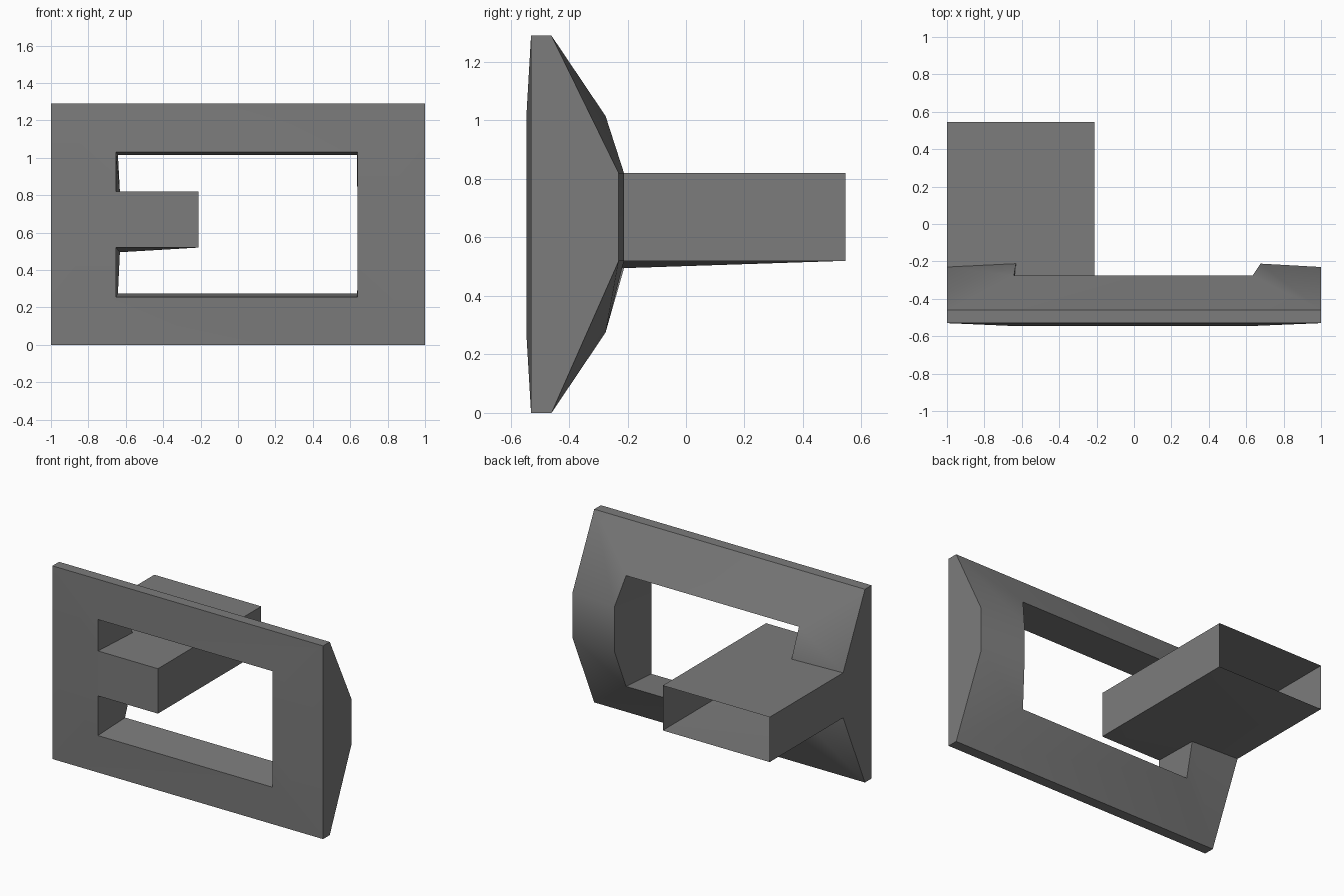
import bpy, bmesh, math

cube = bpy.data.objects.get("Cube")
if cube:
    bpy.data.objects.remove(cube, do_unlink=True)

grey = bpy.data.materials.new("dark grey")
grey.use_nodes = True
grey.diffuse_color = (0.2, 0.2, 0.2, 1)
grey.node_tree.nodes["Principled BSDF"].inputs["Base Color"].default_value = (0.2, 0.2, 0.2, 1)

LOW, HIGH = 0.52, 0.82          # height range of the arm
BACK, TIP = 0.545, -0.21        # rear end and inner side of the arm


def ring(left, right, bottom, top, y_corner, y_side, bow=0.0, low_left=LOW):
    """Rectangular loop with two extra points on each upright side."""
    return [(left, y_corner, top), (right, y_corner, top),
            (right + bow, y_side, HIGH), (right + bow, y_side, LOW),
            (right, y_corner, bottom), (left, y_corner, bottom),
            (left + bow / 4, y_side, low_left), (left + bow / 4, y_side, HIGH)]


def finish(name, bm):
    bmesh.ops.remove_doubles(bm, verts=bm.verts, dist=0.0001)
    bmesh.ops.recalc_face_normals(bm, faces=bm.faces)
    mesh = bpy.data.meshes.new(name)
    bm.to_mesh(mesh)
    bm.free()
    mesh.materials.append(grey)
    obj = bpy.data.objects.new(name, mesh)
    bpy.context.collection.objects.link(obj)
    bpy.ops.object.select_all(action='DESELECT')
    obj.select_set(True)
    bpy.context.view_layer.objects.active = obj
    bpy.ops.object.shade_smooth_by_angle(angle=math.radians(40))


def add_face(bm, points):
    bm.faces.new([bm.verts.new(p) for p in points])


# Frame: four loops bridged around its cross-section
front_inner = ring(-0.653, 0.638, 0.255, 1.03, -0.545, -0.545)
front_outer = ring(-1, 1, 0, 1.29, -0.53, -0.53)
back_outer = ring(-1, 1, 0, 1.29, -0.46, -0.23)
back_inner = ring(-0.642, 0.635, 0.275, 1.015, -0.275, -0.212, 0.042, 0.495)
loops = [front_inner, front_outer, back_outer, back_inner]
bm = bmesh.new()
for k, a in enumerate(loops):
    b = loops[(k + 1) % 4]
    for i in range(8):
        j = (i + 1) % 8
        if k == 3 and i == 6:      # the arm joins here
            continue
        add_face(bm, [a[i], a[j], b[j], b[i]])
finish("frame", bm)

# Arm: hollow L-shaped bar, open at the rear
bm = bmesh.new()
outlines = []
for index, z in ((6, LOW), (7, HIGH)):
    path = [back_outer[index], (-1, BACK, z), (TIP, BACK, z),
            (TIP, -0.545, z), front_inner[index]]
    for p, q in zip(path, path[1:]):
        add_face(bm, [back_inner[index], p, q])
    outlines.append(path)
low, high = outlines
for i in (0, 2, 3):                # outer side, inner side, front
    add_face(bm, [low[i], low[i + 1], high[i + 1], high[i]])
finish("arm", bm)
